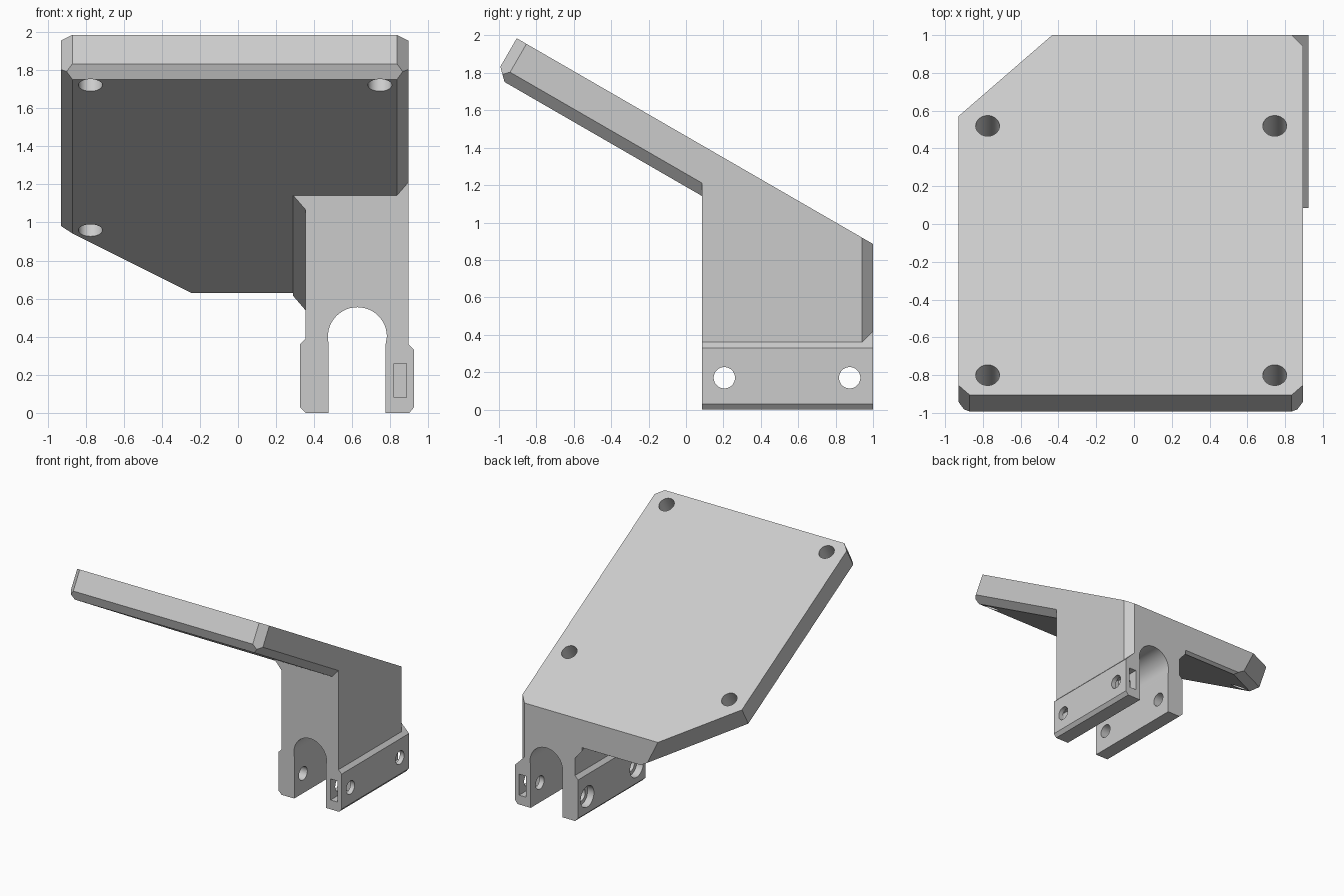
import bpy, bmesh, math
from mathutils import Vector, Matrix

if "Cube" in bpy.data.objects:
    bpy.data.objects.remove(bpy.data.objects["Cube"])

grey = bpy.data.materials.new("plain grey")
grey.use_nodes = True
COLOUR = (0.6, 0.6, 0.6, 1)
grey.diffuse_color = COLOUR
grey.node_tree.nodes["Principled BSDF"].inputs["Base Color"].default_value = COLOUR

# Frame of the sloping plate: X across, U down the slope, N out of its top face
S, C = math.sin(math.radians(30)), math.cos(math.radians(30))
X, U, N = Vector((1, 0, 0)), Vector((0, C, -S)), Vector((0, S, C))
ORIGIN = Vector((0, -0.905, 1.985))
LEFT, RIGHT = 0.895, -0.93
FRONT, BACK = 0.085, 1.0
EDGE, THICK = 0.06, 0.235


def on_plate(x, u, n):
    return ORIGIN + X * x + U * u + N * n


def make(name, bm):
    bmesh.ops.recalc_face_normals(bm, faces=bm.faces)
    mesh = bpy.data.meshes.new(name)
    bm.to_mesh(mesh)
    bm.free()
    mesh.materials.append(grey)
    obj = bpy.data.objects.new(name, mesh)
    bpy.context.scene.collection.objects.link(obj)
    return obj


def box(low, high):
    bm = bmesh.new()
    bmesh.ops.create_cube(bm, size=1)
    low, high = Vector(low), Vector(high)
    for v in bm.verts:
        v.co = (low + high) / 2 + v.co * (high - low)
    return bm


def trim(bm, point, normal):
    """Slice off everything on the normal's side and cap the cut."""
    geom = bm.verts[:] + bm.edges[:] + bm.faces[:]
    cut = bmesh.ops.bisect_plane(bm, geom=geom, plane_co=point, plane_no=normal.normalized(),
                                 clear_outer=True)["geom_cut"]
    edges = [e for e in cut if isinstance(e, bmesh.types.BMEdge) and e.is_boundary]
    if edges:
        bmesh.ops.holes_fill(bm, edges=edges, sides=0)


def rod(name, start, end, radius):
    bm = bmesh.new()
    axis = end - start
    turn = axis.to_track_quat("Z", "Y").to_matrix().to_4x4()
    bmesh.ops.create_cone(bm, cap_ends=True, segments=48, radius1=radius, radius2=radius,
                          depth=axis.length, matrix=Matrix.Translation((start + end) / 2) @ turn)
    return make(name, bm)


def combine(target, tool, operation):
    mod = target.modifiers.new("join", "BOOLEAN")
    mod.operation, mod.solver, mod.object = operation, "EXACT", tool
    bpy.context.view_layer.objects.active = target
    bpy.ops.object.modifier_apply(modifier=mod.name)
    bpy.data.objects.remove(tool)


# Sloping plate: a block trimmed to its faces, then its lower and corner chamfers
bm = box((-2, -2, -1), (2, 2, 3))
trim(bm, on_plate(0, 0, 0), N)
trim(bm, on_plate(0, 0, -THICK), -N)
trim(bm, Vector((0, BACK, 0)), Vector((0, 1, 0)))
corner_u = 1.703
sides = [(on_plate(LEFT, 0, 0), X), (on_plate(RIGHT, 0, 0), -X),
         (on_plate(0, 0, 0), -U), (on_plate(RIGHT, corner_u, 0), (U - X).normalized())]
for point, out in sides:
    trim(bm, point, out)
for point, out in sides:
    trim(bm, point - N * (THICK - EDGE), out - N)
trim(bm, on_plate(LEFT - EDGE, 0, 0), X - U)
trim(bm, on_plate(RIGHT + EDGE, 0, 0), -X - U)
trim(bm, Vector((0, 0.97, 0.63)), Vector((0, S, -C)))
bracket = make("angled_plate_bracket", bm)

# Upright arm with forked foot: front outline extruded backwards
MID, ARCH_Z, ARCH_R = 0.627, 0.4, 0.155
outline = [(0.775, 0.36), (0.775, 0), (0.9, 0), (0.925, 0.03), (0.925, 0.33), (0.895, 0.36),
           (0.895, 2), (0.355, 2), (0.355, 0.39), (0.325, 0.36), (0.325, 0.03),
           (0.355, 0), (0.475, 0), (0.475, 0.36)]
for i in range(25):
    a = math.pi * (1 - i / 24)
    outline.append((MID + ARCH_R * math.cos(a), ARCH_Z + ARCH_R * math.sin(a)))
bm = bmesh.new()
face = bm.faces.new([bm.verts.new((x, FRONT, z)) for x, z in outline])
swept = bmesh.ops.extrude_face_region(bm, geom=[face])["geom"]
bmesh.ops.translate(bm, vec=(0, BACK - FRONT, 0),
                    verts=[g for g in swept if isinstance(g, bmesh.types.BMVert)])
trim(bm, on_plate(0, 0, -0.1), N)
combine(bracket, make("forked_arm", bm), "UNION")

# Sloped fillet between the arm and the underside of the plate
bm = box((0.25, FRONT, 0), (0.42, BACK, 2))
trim(bm, on_plate(0, 0, -0.1), N)
trim(bm, on_plate(0.29, 0, -THICK), -X - N)
trim(bm, Vector((0.29, 0, 0)), -X)
combine(bracket, make("arm_fillet", bm), "UNION")

# Chamfer on the rear outer corner of the arm
bm = box((0.7, 0.8, 0.3), (1.0, 1.1, 1.3))
trim(bm, Vector((LEFT, 0.94, 0)), Vector((-1, -1, 0)))
trim(bm, Vector((LEFT, 0, 0.36)), Vector((-1, 0, -1)))
combine(bracket, make("corner_cutter", bm), "DIFFERENCE")

# Four screw holes square to the plate
for x in (-0.775, 0.745):
    for u in (0.121, 1.645):
        combine(bracket, rod("plate_hole_cutter", on_plate(x, u, 0.05),
                             on_plate(x, u, -0.3), 0.063), "DIFFERENCE")

# Clamp bolt holes with a wide recess on the inner leg and nut slots in the outer leg
for y, y0, y1 in ((0.205, FRONT - 0.1, 0.3), (0.875, 0.78, BACK + 0.1)):
    spot = Vector((0, y, 0.17))
    combine(bracket, rod("bolt_cutter", spot + X * 0.2, spot + X * 1.1, 0.057), "DIFFERENCE")
    combine(bracket, rod("recess_cutter", spot + X * 0.2, spot + X * 0.385, 0.09), "DIFFERENCE")
    combine(bracket, make("nut_slot_cutter", box((0.82, y0, 0.08), (0.885, y1, 0.26))),
            "DIFFERENCE")

# Smooth hole walls, crisp edges
bpy.ops.object.select_all(action="DESELECT")
bracket.select_set(True)
bpy.context.view_layer.objects.active = bracket
bpy.ops.object.shade_smooth_by_angle(angle=math.radians(25))
